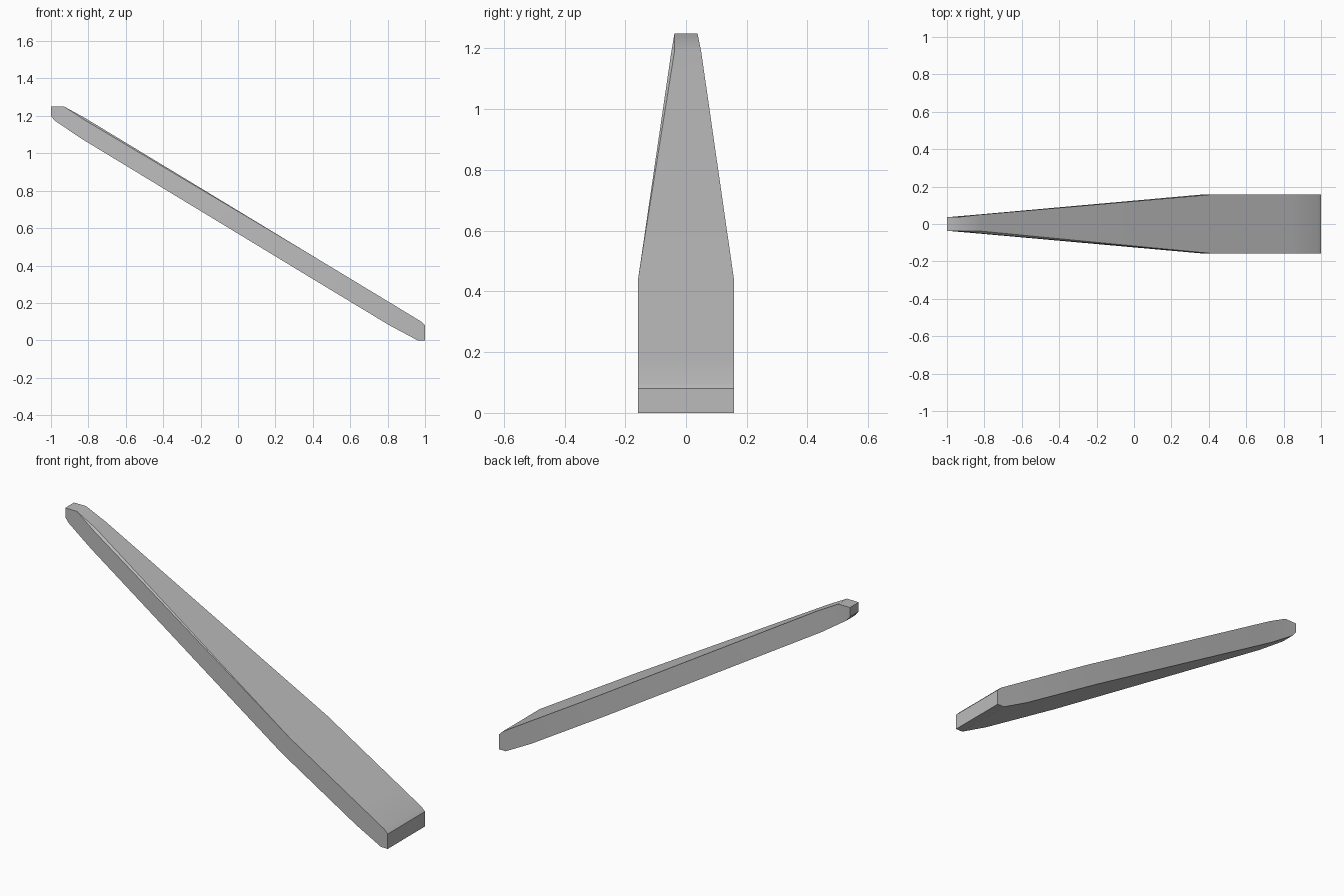
import bpy
import bmesh
import math

cube = bpy.data.objects.get("Cube")
if cube:
    bpy.data.objects.remove(cube, do_unlink=True)

grey = bpy.data.materials.new("plain grey")
grey.use_nodes = True
colour = (0.5, 0.5, 0.5, 1)
grey.diffuse_color = colour
grey.node_tree.nodes["Principled BSDF"].inputs["Base Color"].default_value = colour

# Stations along the sloping beam: top (x, z), bottom (x, z), half width, chamfer
stations = [
    ((-1.00, 1.25), (-1.00, 1.20), 0.037, 0),
    ((-0.93, 1.25), (-0.98, 1.175), 0.038, 0),
    ((-0.82, 1.19), (-0.84, 1.08), 0.050, 0.012),
    ((0.42, 0.439), (0.37, 0.346), 0.158, 0),
    ((0.85, 0.179), (0.81, 0.08), 0.158, 0),
    ((0.98, 0.10), (0.96, 0.00), 0.158, 0),
    ((1.00, 0.08), (1.00, 0.00), 0.158, 0),
]

# Loft the tapered beam, with a slim chamfer on its front upper edge
bm = bmesh.new()
rings = []
for (tx, tz), (bx, bz), w, c in stations:
    ring = [(tx, w, tz), (tx, c - w, tz), (tx, -w, tz - c),
            (bx, -w, bz), (bx, w, bz)]
    rings.append([bm.verts.new(p) for p in ring])
for a, b in zip(rings, rings[1:]):
    for i in range(len(a)):
        j = (i + 1) % len(a)
        bm.faces.new((a[i], a[j], b[j], b[i]))
bm.faces.new(rings[0])
bm.faces.new(rings[-1])
bmesh.ops.remove_doubles(bm, verts=bm.verts, dist=0.0005)
bmesh.ops.recalc_face_normals(bm, faces=bm.faces)

mesh = bpy.data.meshes.new("tapered_beam")
bm.to_mesh(mesh)
bm.free()
mesh.materials.append(grey)
beam = bpy.data.objects.new("tapered_beam", mesh)
bpy.context.collection.objects.link(beam)

# Soften the gentle bends and keep the long edges crisp
bpy.ops.object.select_all(action="DESELECT")
beam.select_set(True)
bpy.context.view_layer.objects.active = beam
bpy.ops.object.shade_smooth_by_angle(angle=math.radians(30))
